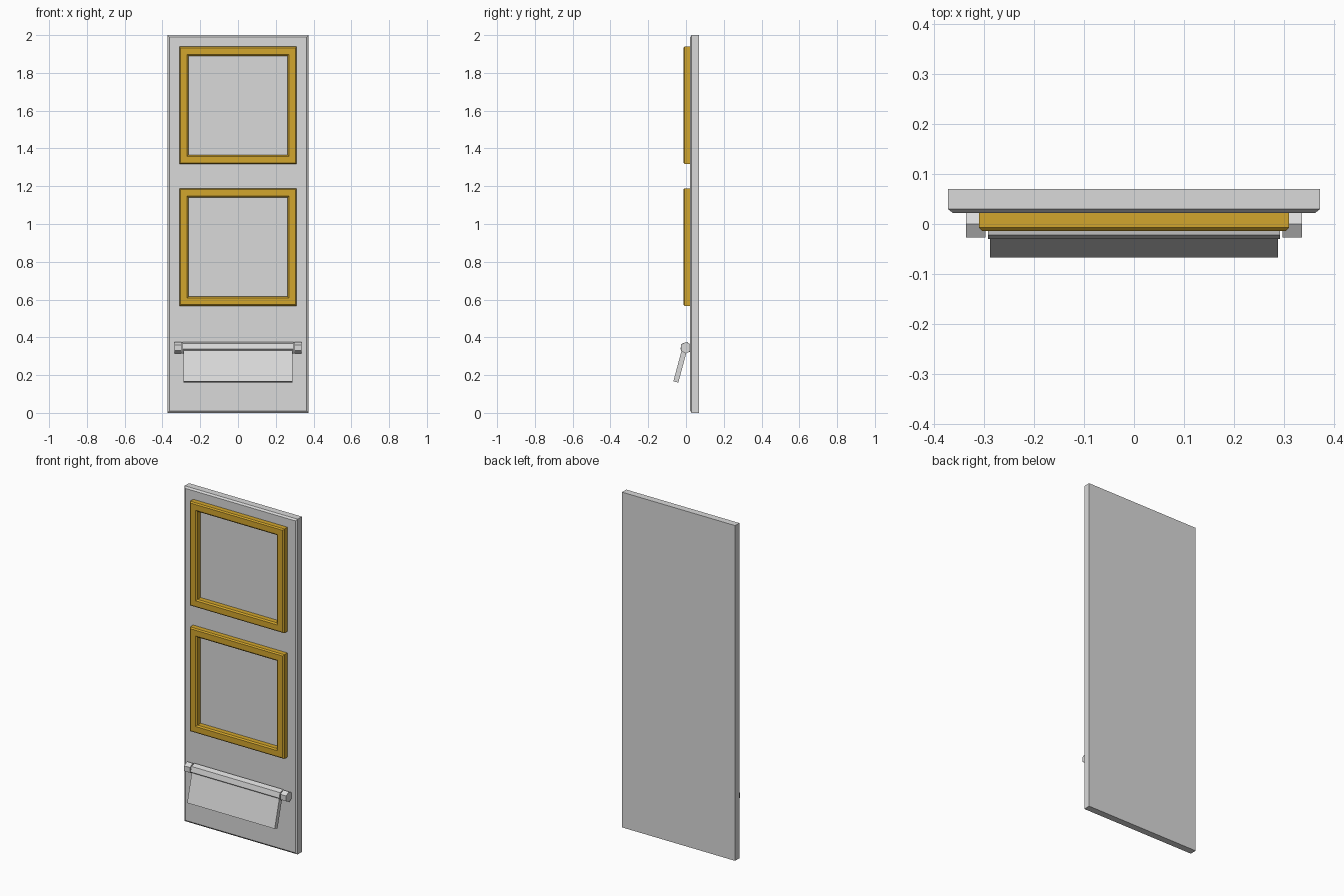
import bpy
import bmesh
from math import sin, cos, radians

cube = bpy.data.objects.get("Cube")
if cube:
    bpy.data.objects.remove(cube, do_unlink=True)


def make_material(name, color):
    mat = bpy.data.materials.new(name)
    mat.use_nodes = True
    mat.diffuse_color = (*color, 1)
    mat.node_tree.nodes["Principled BSDF"].inputs["Base Color"].default_value = (*color, 1)
    return mat


grey = make_material("light_grey", (0.7, 0.7, 0.7))
gold = make_material("gold", (0.65, 0.38, 0.026))


def loft(name, rings, mat, closed=False):
    """Skin a row of matching point rings; cap the ends, or join them into a loop."""
    bm = bmesh.new()
    loops = [[bm.verts.new(p) for p in ring] for ring in rings]
    pairs = list(zip(loops, loops[1:]))
    if closed:
        pairs.append((loops[-1], loops[0]))
    else:
        bm.faces.new(loops[0])
        bm.faces.new(loops[-1])
    for a, b in pairs:
        for i in range(len(a)):
            j = (i + 1) % len(a)
            bm.faces.new((a[i], a[j], b[j], b[i]))
    bmesh.ops.recalc_face_normals(bm, faces=bm.faces)
    mesh = bpy.data.meshes.new(name)
    bm.to_mesh(mesh)
    bm.free()
    mesh.materials.append(mat)
    obj = bpy.data.objects.new(name, mesh)
    bpy.context.collection.objects.link(obj)
    return obj


def rectangle(half_x, half_z, y, z):
    return [(sx * half_x, y, z + sz * half_z)
            for sx, sz in ((-1, -1), (1, -1), (1, 1), (-1, 1))]


def prism(name, profile, x0, x1, mat):
    return loft(name, [[(x, y, z) for y, z in profile] for x in (x0, x1)], mat)


# Door slab with a chamfered front edge
BACK, FRONT, BEVEL = 0.07, 0.022, 0.01
HALF = 0.373
loft("door_panel", [rectangle(HALF, 1, BACK, 1),
                    rectangle(HALF, 1, FRONT + 0.008, 1),
                    rectangle(HALF - BEVEL, 1 - BEVEL, FRONT, 1)], grey)

# Two square raised frames, chamfered on the outer and inner edges
frame_profile = [(0.311, FRONT + 0.002), (0.311, -0.007), (0.304, -0.014),
                 (0.270, -0.014), (0.262, -0.007), (0.262, FRONT + 0.002)]
for name, z in (("upper_frame", 1.628), ("lower_frame", 0.878)):
    loft(name, [rectangle(h, h, y, z) for h, y in frame_profile], gold, closed=True)

# Hinged flap: hexagonal mounts, a tilted hexagonal rod and the plate below it
HINGE_Z, RADIUS, TILT = 0.345, 0.031, radians(15)


def hexagon(turn):
    angles = [radians(60 * i + 30) + turn for i in range(6)]
    return [(-RADIUS * cos(a), HINGE_Z + RADIUS * sin(a)) for a in angles]


for name, side in (("left_hinge_mount", 1), ("right_hinge_mount", -1)):
    prism(name, hexagon(0), side * 0.298, side * 0.337, grey)
prism("hinge_rod", hexagon(TILT), -0.293, 0.293, grey)


def tilted(out, down):
    return (-out * cos(TILT) - down * sin(TILT),
            HINGE_Z + out * sin(TILT) - down * cos(TILT))


flap_profile = [tilted(o, d) for o, d in
                ((0.0186, 0), (0.0186, 0.189), (-0.0086, 0.189), (-0.0086, 0))]
prism("flap", flap_profile, -0.289, 0.289, grey)
